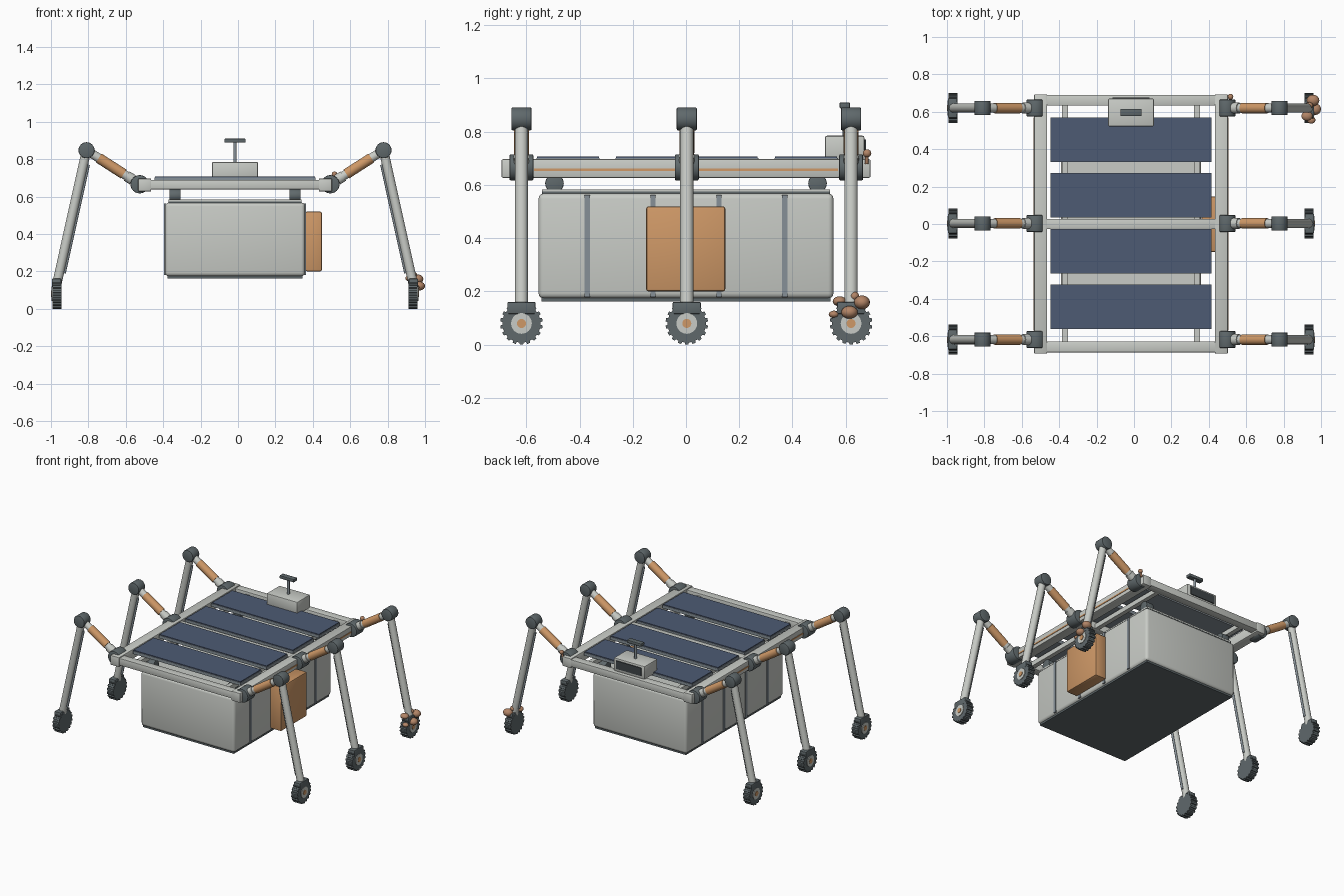
import bpy, bmesh, math
from mathutils import Vector, Matrix

if "Cube" in bpy.data.objects:
    bpy.data.objects.remove(bpy.data.objects["Cube"])

CX = -0.016  # the symmetric body sits slightly left because of the pebbles


def mat(name, r, g, b):
    m = bpy.data.materials.new(name)
    m.diffuse_color = (r, g, b, 1)
    m.use_nodes = True
    m.node_tree.nodes["Principled BSDF"].inputs["Base Color"].default_value = m.diffuse_color
    return m


LIGHT = mat("light grey", 0.58, 0.60, 0.565)
DARK = mat("dark grey", 0.115, 0.14, 0.148)
ORANGE = mat("orange", 0.62, 0.315, 0.135)
NAVY = mat("navy", 0.075, 0.105, 0.175)
STEEL = mat("blue grey", 0.24, 0.28, 0.31)
BROWN = mat("brown", 0.45, 0.235, 0.135)
BLACK = mat("charcoal", 0.05, 0.06, 0.065)


def finish(name, bm, material, smooth=True):
    bmesh.ops.recalc_face_normals(bm, faces=bm.faces)
    me = bpy.data.meshes.new(name)
    bm.to_mesh(me)
    bm.free()
    me.materials.append(material)
    ob = bpy.data.objects.new(name, me)
    bpy.context.collection.objects.link(ob)
    if smooth:
        bpy.ops.object.select_all(action='DESELECT')
        ob.select_set(True)
        bpy.context.view_layer.objects.active = ob
        bpy.ops.object.shade_smooth_by_angle(angle=math.radians(35))
    return ob


def box(name, x, y, z, material, bevel=0.0, segs=2):
    """Box from (min, max) ranges, x measured from the body centre line."""
    x, y, z = sorted(x), sorted(y), sorted(z)
    bm = bmesh.new()
    size = (x[1] - x[0], y[1] - y[0], z[1] - z[0])
    mid = (sum(x) / 2 + CX, sum(y) / 2, sum(z) / 2)
    bmesh.ops.create_cube(bm, size=1, matrix=Matrix.Translation(mid) @ Matrix.Diagonal((*size, 1)))
    if bevel:
        bmesh.ops.bevel(bm, geom=bm.edges[:], offset=bevel, segments=segs, profile=0.5, affect='EDGES')
    return finish(name, bm, material, bevel > 0)


def rod(name, a, b, r, material, bevel=0.0, sides=24):
    """Cylinder between two points."""
    a, b = Vector(a), Vector(b)
    d = b - a
    m = Matrix.Translation((a + b) / 2 + Vector((CX, 0, 0))) @ d.to_track_quat('Z', 'Y').to_matrix().to_4x4()
    bm = bmesh.new()
    bmesh.ops.create_cone(bm, cap_ends=True, segments=sides, radius1=r, radius2=r, depth=d.length, matrix=m)
    if bevel:
        rims = [e for e in bm.edges if any(len(f.verts) > 4 for f in e.link_faces)]
        bmesh.ops.bevel(bm, geom=rims, offset=bevel, segments=2, profile=0.5, affect='EDGES')
    return finish(name, bm, material)


def wheel(name, x0, x1, y, z, teeth=18):
    """Toothed tyre extruded along x."""
    bm = bmesh.new()
    ring = []
    for i in range(teeth):
        for off, r in ((-0.3, 0.072), (-0.22, 0.08), (0.22, 0.08), (0.3, 0.072)):
            t = (i + off) * math.tau / teeth
            ring.append(bm.verts.new((x0 + CX, y + r * math.sin(t), z - r * math.cos(t))))
    face = bm.faces.new(ring)
    out = bmesh.ops.extrude_face_region(bm, geom=[face])
    bmesh.ops.translate(bm, vec=(x1 - x0, 0, 0),
                        verts=[v for v in out["geom"] if isinstance(v, bmesh.types.BMVert)])
    return finish(name, bm, DARK, False)


def pebble(name, x, y, z, rx, ry, rz):
    bm = bmesh.new()
    bmesh.ops.create_uvsphere(bm, u_segments=16, v_segments=10, radius=1,
                              matrix=Matrix.Translation((x, y, z)) @ Matrix.Diagonal((rx, ry, rz, 1)))
    return finish(name, bm, BROWN)


# deck frame
for s in (-1, 1):
    box("side_rail", (s * 0.448, s * 0.518), (-0.693, 0.693), (0.627, 0.697), LIGHT, 0.006)
    box("rail_stripe", (s * 0.517, s * 0.521), (-0.57, 0.57), (0.652, 0.662), ORANGE)
for y, w in ((-0.657, 0.029), (0, 0.027), (0.662, 0.029)):
    box("cross_bar", (-0.455, 0.455), (y - w, y + w), (0.638, 0.69), LIGHT, 0.005)

# solar panels
for y in (-0.443, -0.146, 0.153, 0.451):
    box("panel_tray", (-0.43, 0.43), (y - 0.119, y + 0.119), (0.68, 0.701), STEEL)
    box("panel_cells", (-0.427, 0.427), (y - 0.116, y + 0.116), (0.70, 0.707), NAVY)

# hanging cargo box with lid, base, ribs and rubber mounts
box("cargo_box", (-0.374, 0.374), (-0.554, 0.554), (0.174, 0.568), LIGHT, 0.02, 3)
box("box_seam", (-0.355, 0.355), (-0.54, 0.54), (0.56, 0.575), DARK)
box("box_lid", (-0.355, 0.355), (-0.541, 0.541), (0.573, 0.584), LIGHT)
box("box_base", (-0.362, 0.362), (-0.542, 0.542), (0.163, 0.19), DARK)
for s in (-1, 1):
    for y in (-0.371, -0.124, 0.124, 0.371):
        box("box_rib", (s * 0.37, s * 0.379), (y - 0.01, y + 0.01), (0.18, 0.562), STEEL)
    for y in (-0.494, 0.494):
        rod("box_mount", (s * 0.291, y, 0.606), (s * 0.351, y, 0.606), 0.035, DARK, 0.004)
    box("hanger_beam", (s * 0.337, s * 0.369), (-0.64, 0.64), (0.638, 0.672), LIGHT)
box("side_pack", (0.376, 0.465), (-0.15, 0.148), (0.2, 0.52), ORANGE, 0.01)

# sensor head on the back of the deck
box("sensor_box", (-0.123, 0.123), (0.522, 0.67), (0.69, 0.785), LIGHT, 0.007)
box("sensor_screen", (-0.1, 0.1), (0.668, 0.676), (0.712, 0.77), BLACK)
rod("mast", (0, 0.597, 0.78), (0, 0.597, 0.893), 0.009, STEEL, sides=16)
box("mast_head", (-0.057, 0.057), (0.577, 0.616), (0.888, 0.91), DARK, 0.004)

# six legs
for s in (-1, 1):
    for y in (-0.618, 0.003, 0.62):
        hip, knee = Vector((s * 0.51, y, 0.666)), Vector((s * 0.794, y, 0.848))
        foot = Vector((s * 0.951, y, 0.14))
        rod("hip_joint", hip - Vector((0, 0.045, 0)), hip + Vector((0, 0.045, 0)), 0.049, DARK, 0.005)
        rod("knee_joint", knee - Vector((0, 0.038, 0)), knee + Vector((0, 0.038, 0)), 0.043, DARK, 0.005)
        rod("thigh", hip, knee, 0.024, LIGHT)
        rod("thigh_collar", hip.lerp(knee, 0.13), hip.lerp(knee, 0.24), 0.029, LIGHT)
        rod("thigh_sleeve", hip.lerp(knee, 0.30), hip.lerp(knee, 0.77), 0.028, ORANGE)
        rod("shin", knee, foot, 0.025, LIGHT)
        inner = Vector((-s * 0.026, 0, -0.006))
        rod("shin_damper", knee.lerp(foot, 0.1) + inner, knee.lerp(foot, 0.92) + inner, 0.008, STEEL, sides=12)
        box("wheel_fork", (s * 0.929, s * 0.979), (y - 0.053, y + 0.053), (0.115, 0.161), DARK, 0.005)
        wheel("wheel", s * 0.927, s * 0.977, y, 0.08)
        rod("wheel_hub", (s * 0.94, y, 0.08), (s * 0.981, y, 0.08), 0.039, LIGHT)
        rod("hub_cap", (s * 0.95, y, 0.08), (s * 0.984, y, 0.08), 0.017, ORANGE)

# pebbles stuck on the back right wheel and the frame corner
for p in ((0.925, 0.577, 0.163, 0.03, 0.026, 0.019), (0.937, 0.633, 0.182, 0.02, 0.018, 0.017),
          (0.957, 0.661, 0.159, 0.034, 0.03, 0.026), (0.97, 0.614, 0.122, 0.03, 0.031, 0.024),
          (0.948, 0.556, 0.114, 0.022, 0.02, 0.014), (0.516, 0.68, 0.719, 0.015, 0.016, 0.015)):
    pebble("pebble", *p)
rod("marker_stem", (0.522, 0.678, 0.68), (0.53, 0.68, 0.712), 0.007, BROWN, sides=12)
